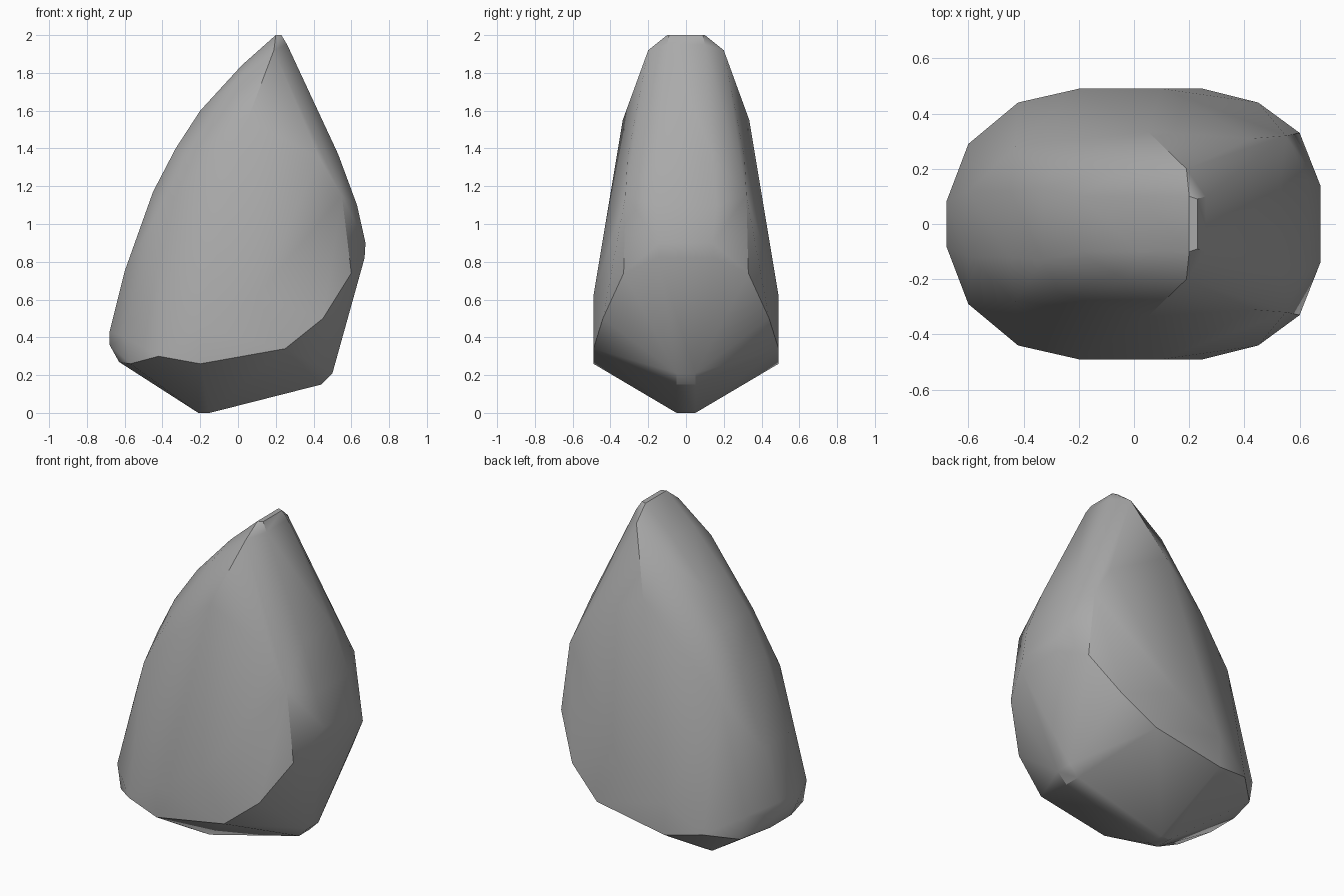
import bpy
import bmesh
import math

cube = bpy.data.objects.get("Cube")
if cube:
    bpy.data.objects.remove(cube, do_unlink=True)

# Corner points of one half: x, distance from the centre plane, z
crown = [(0.2, 0.1, 2), (0.23, 0.09, 2), (0.26, 0.1, 1.95), (0.19, 0.2, 1.92)]
left_ridge = [(0.02, 0.1, 1.84), (-0.02, 0.21, 1.75), (-0.2, 0.1, 1.6),
              (-0.33, 0.13, 1.4), (-0.27, 0.25, 1.36), (-0.45, 0.12, 1.17),
              (-0.43, 0.28, 1.05), (-0.6, 0.12, 0.75)]
left_end = [(-0.68, 0.08, 0.43), (-0.68, 0.08, 0.36), (-0.63, 0.1, 0.27),
            (-0.6, 0.29, 0.4), (-0.57, 0.3, 0.26), (-0.42, 0.44, 0.3)]
right_ridge = [(0.53, 0.14, 1.37), (0.43, 0.31, 1.35), (0.63, 0.16, 1.1),
               (0.55, 0.32, 1.15), (0.675, 0.14, 0.9), (0.67, 0.15, 0.82),
               (0.6, 0.33, 0.74)]
side = [(0.05, 0.335, 1.55), (0.1, 0.49, 0.62), (-0.2, 0.49, 0.45),
        (-0.2, 0.49, 0.26), (0.25, 0.49, 0.34), (0.45, 0.44, 0.5)]
keel = [(-0.21, 0.05, 0), (-0.15, 0.05, 0), (0.44, 0.05, 0.15), (0.5, 0.05, 0.21)]

# Mirrored points wrapped in one faceted skin
bm = bmesh.new()
for x, y, z in crown + left_ridge + left_end + right_ridge + side + keel:
    for sign in (-1, 1):
        bm.verts.new((x, sign * y, z))
hull = bmesh.ops.convex_hull(bm, input=bm.verts)
loose = {v for v in hull["geom_interior"] + hull["geom_unused"]
         if isinstance(v, bmesh.types.BMVert)}
bmesh.ops.delete(bm, geom=list(loose), context="VERTS")
bmesh.ops.dissolve_limit(bm, angle_limit=math.radians(1),
                         verts=bm.verts, edges=bm.edges)
bmesh.ops.recalc_face_normals(bm, faces=bm.faces)

mesh = bpy.data.meshes.new("rock")
bm.to_mesh(mesh)
bm.free()
rock = bpy.data.objects.new("rock", mesh)
bpy.context.collection.objects.link(rock)

# Stone colour
stone = bpy.data.materials.new("grey stone")
stone.use_nodes = True
colour = (0.4, 0.4, 0.4, 1)
stone.diffuse_color = colour
stone.node_tree.nodes["Principled BSDF"].inputs["Base Color"].default_value = colour
mesh.materials.append(stone)

# Soft facets with crisp main ridges
bpy.ops.object.select_all(action="DESELECT")
rock.select_set(True)
bpy.context.view_layer.objects.active = rock
bpy.ops.object.shade_smooth_by_angle(angle=math.radians(30))
